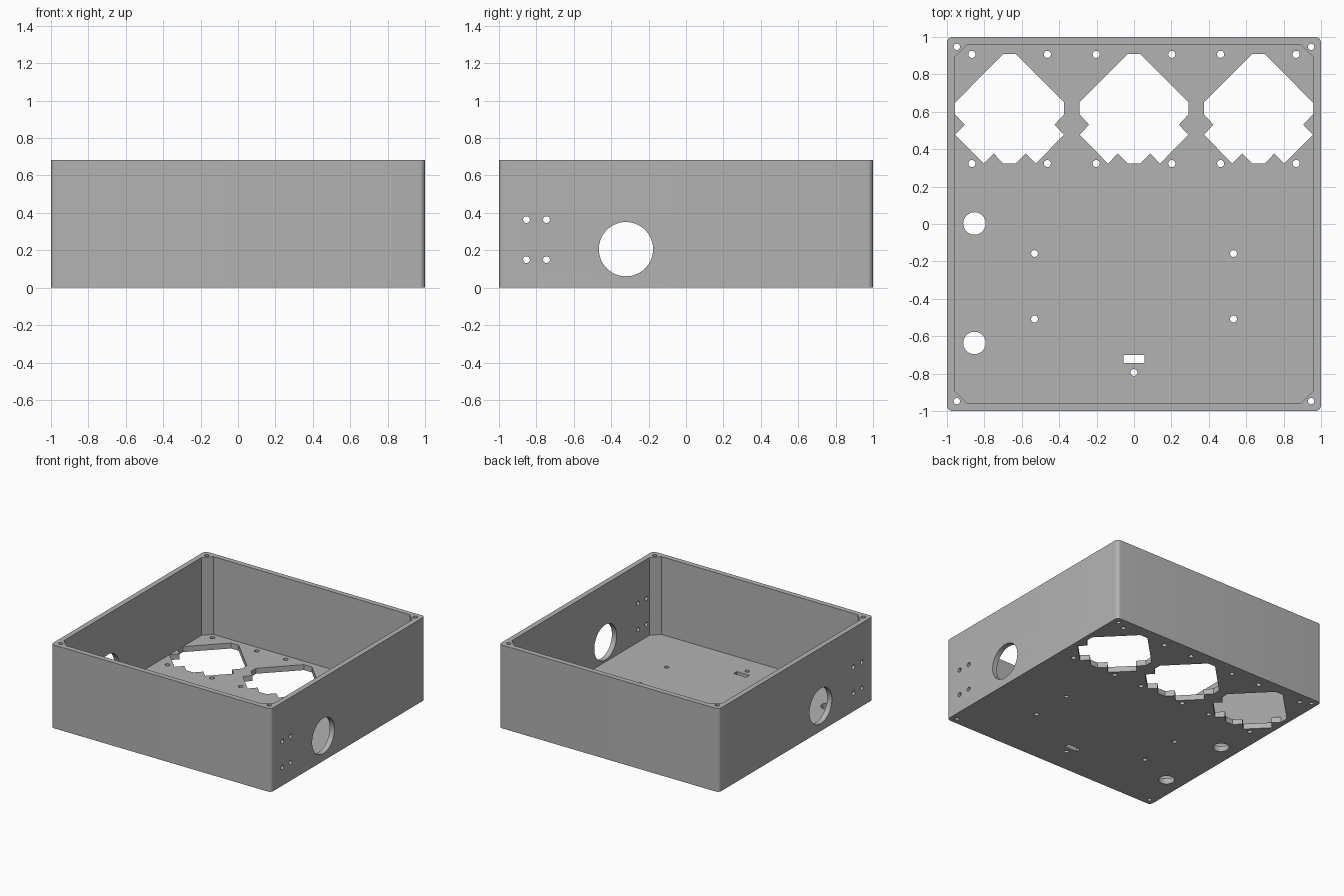
import bpy, math
from mathutils import Matrix

default = bpy.data.objects.get("Cube")
if default:
    bpy.data.objects.remove(default, do_unlink=True)

HEIGHT, INNER, FLOOR, CHAMFER = 0.684, 0.957, 0.045, 0.064


def circle(x, y, r, n=32):
    return [(x + r * math.cos(2 * math.pi * i / n),
             y + r * math.sin(2 * math.pi * i / n)) for i in range(n)]


def rectangle(x, y, w, d):
    return [(x - w, y - d), (x + w, y - d), (x + w, y + d), (x - w, y + d)]


def prisms(name, outlines, z0, z1, turn=None):
    """One object made of upright prisms, one per counter-clockwise outline."""
    verts, faces = [], []
    for pts in outlines:
        b, n = len(verts), len(pts)
        verts += [(x, y, z0) for x, y in pts] + [(x, y, z1) for x, y in pts]
        faces.append([b + i for i in reversed(range(n))])
        faces.append([b + n + i for i in range(n)])
        for i in range(n):
            j = (i + 1) % n
            faces.append([b + i, b + j, b + n + j, b + n + i])
    mesh = bpy.data.meshes.new(name)
    mesh.from_pydata(verts, [], faces)
    if turn:
        mesh.transform(turn)
    obj = bpy.data.objects.new(name, mesh)
    bpy.context.collection.objects.link(obj)
    return obj


def cut(target, cutter):
    cutter.hide_render = True
    mod = target.modifiers.new(cutter.name, 'BOOLEAN')
    mod.operation, mod.solver, mod.object = 'DIFFERENCE', 'EXACT', cutter
    bpy.context.view_layer.objects.active = target
    bpy.ops.object.modifier_apply(modifier=mod.name)
    bpy.data.objects.remove(cutter, do_unlink=True)


# Outer block with rounded vertical corners
R = 0.03
outline = []
for k, (sx, sy) in enumerate([(1, 1), (-1, 1), (-1, -1), (1, -1)]):
    for i in range(9):
        a = math.pi / 2 * (k + i / 8)
        outline.append((sx * (1 - R) + R * math.cos(a), sy * (1 - R) + R * math.sin(a)))
case = prisms("open_case", [outline], 0, HEIGHT)

# Cavity with chamfered corners for the screw posts
c = INNER - CHAMFER
cavity = [(INNER, -c), (INNER, c), (c, INNER), (-c, INNER),
          (-INNER, c), (-INNER, -c), (-c, -INNER), (c, -INNER)]
cut(case, prisms("cavity_cutter", [cavity], FLOOR, 1))

# Notched fan openings: right half, from bottom to top, then mirrored
half = [(0.033, 0.323), (0.086, 0.377), (0.139, 0.323), (0.291, 0.477),
        (0.24, 0.531), (0.291, 0.586), (0.291, 0.65), (0.035, 0.908)]
fan = half + [(-x, y) for x, y in reversed(half)]
floor_cuts = []
for cx in (-0.665, 0, 0.665):
    floor_cuts.append([(cx + x, y) for x, y in fan])
    for sx in (-0.202, 0.202):
        floor_cuts += [circle(cx + sx, y, 0.019) for y in (0.323, 0.907)]

# Cable holes, board mounting holes, slot and its pin hole
floor_cuts += [circle(-0.853, y, 0.06, 48) for y in (0.003, -0.636)]
floor_cuts += [circle(x, y, 0.018) for x in (-0.532, 0.532) for y in (-0.158, -0.508)]
floor_cuts += [rectangle(0, -0.722, 0.057, 0.021), circle(0, -0.794, 0.018)]
cut(case, prisms("floor_cutter", floor_cuts, -0.1, 0.1))

# Corner screw holes through the full height
posts = [circle(x, y, 0.017) for x in (-0.947, 0.947) for y in (-0.947, 0.947)]
cut(case, prisms("corner_hole_cutter", posts, -0.1, 1))

# Side holes through both walls: outlines in (y, z), extruded along x
side = [circle(-0.321, 0.206, 0.145, 64)]
side += [circle(y, z, 0.018) for y in (-0.853, -0.746) for z in (0.15, 0.364)]
along_x = Matrix(((0, 0, 1, 0), (1, 0, 0, 0), (0, 1, 0, 0), (0, 0, 0, 1)))
cut(case, prisms("side_hole_cutter", side, -1.2, 1.2, along_x))

# Plain grey plastic
grey = bpy.data.materials.new("grey_plastic")
grey.use_nodes = True
colour = (0.45, 0.45, 0.45, 1)
grey.diffuse_color = colour
grey.node_tree.nodes["Principled BSDF"].inputs["Base Color"].default_value = colour
case.data.materials.clear()
case.data.materials.append(grey)
for p in case.data.polygons:
    p.material_index = 0

bpy.ops.object.select_all(action='DESELECT')
case.select_set(True)
bpy.context.view_layer.objects.active = case
bpy.ops.object.shade_smooth_by_angle(angle=math.radians(30))
